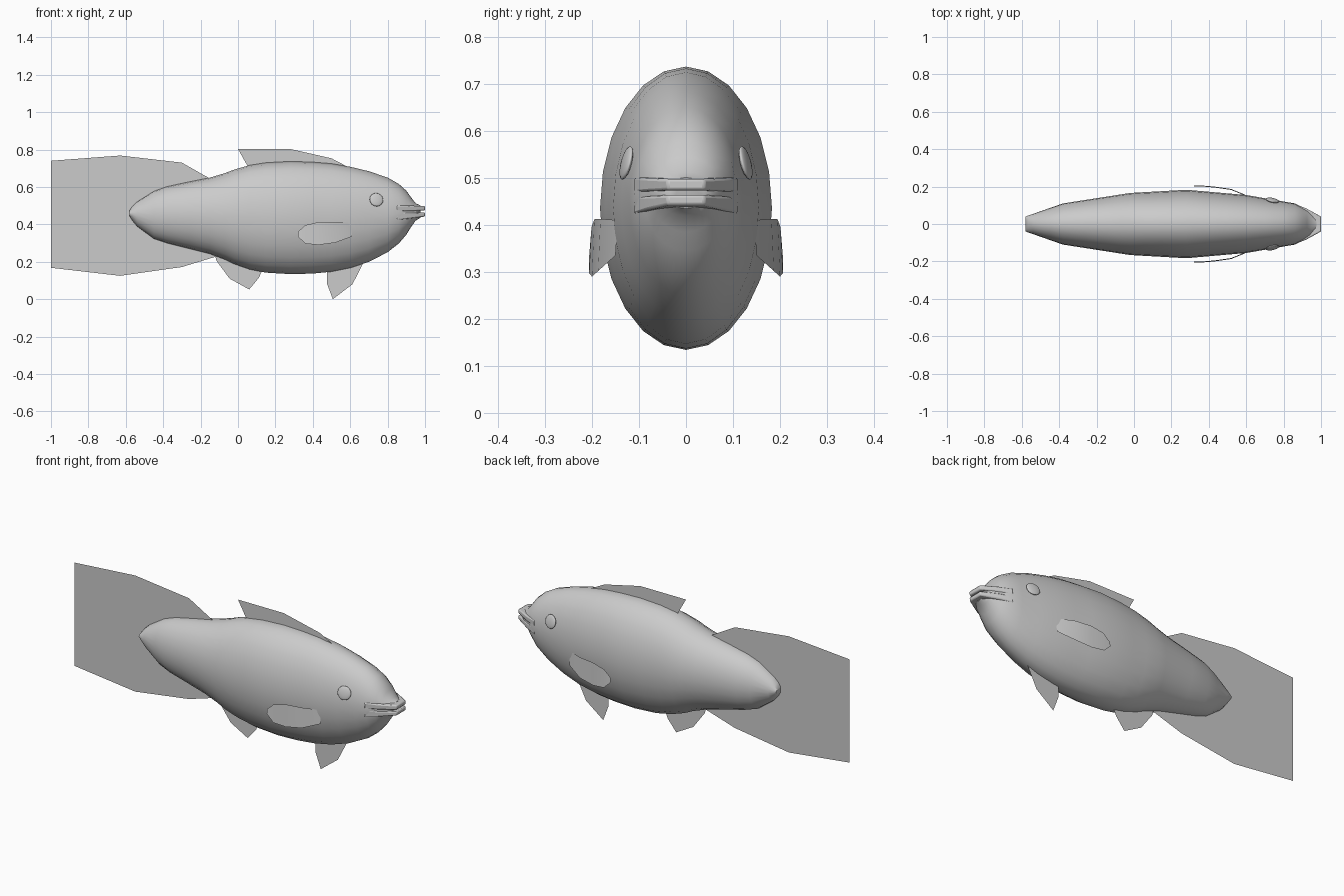
import bpy, bmesh, math
from mathutils import Vector

if "Cube" in bpy.data.objects:
    bpy.data.objects.remove(bpy.data.objects["Cube"])


def make(name, bm, smooth=False, angle=50):
    me = bpy.data.meshes.new(name)
    bmesh.ops.recalc_face_normals(bm, faces=bm.faces)
    bm.to_mesh(me)
    bm.free()
    ob = bpy.data.objects.new(name, me)
    bpy.context.collection.objects.link(ob)
    if smooth:
        bpy.ops.object.select_all(action='DESELECT')
        ob.select_set(True)
        bpy.context.view_layer.objects.active = ob
        bpy.ops.object.shade_smooth_by_angle(angle=math.radians(angle))
    return ob


def width_at(x):
    pts = [(-.58, .04), (-.38, .11), (-.02, .166), (.28, .183),
           (.6, .155), (.86, .11), (1.0, .04)]
    for (x0, w0), (x1, w1) in zip(pts, pts[1:]):
        if x <= x1:
            return w0 + (w1 - w0) * (x - x0) / (x1 - x0)
    return pts[-1][1]


# Body: elliptical rings (x, bottom z, top z) lofted along x
RINGS = [(-.58, .445, .475), (-.565, .42, .497), (-.54, .39, .52), (-.45, .323, .577),
         (-.38, .3, .602), (-.26, .27, .628), (-.15, .242, .65), (-.07, .212, .674),
         (-.02, .188, .693), (.06, .16, .716), (.15, .142, .73), (.28, .134, .737),
         (.4, .137, .733), (.5, .147, .725), (.6, .167, .708), (.7, .2, .684),
         (.8, .251, .65), (.86, .298, .616), (.9, .345, .58), (.925, .385, .545),
         (.95, .42, .513), (.975, .435, .501)]
N = 24
bm = bmesh.new()
loops = []
for x, lo, hi in RINGS:
    w, c, h = width_at(x), (lo + hi) / 2, (hi - lo) / 2
    if x > .97:
        w *= .75
    loops.append([bm.verts.new((x, w * math.cos(2 * math.pi * i / N),
                                c + h * math.sin(2 * math.pi * i / N))) for i in range(N)])
for a, b in zip(loops, loops[1:]):
    for i in range(N):
        j = (i + 1) % N
        bm.faces.new((a[i], a[j], b[j], b[i]))
bm.faces.new(loops[0])
bm.faces.new(loops[-1])
make("body", bm, True)


# Lips: two thin bevelled slabs following the snout plan
def lip(name, z_front, z_back):
    plan = [(.85, .112), (.92, .084), (1.0, .04)]
    outline = plan + [(x, -y) for x, y in reversed(plan)]
    bm = bmesh.new()
    rows = []
    for k in (0, 1):
        rows.append([bm.verts.new((x, y, z_back[k] + (z_front[k] - z_back[k]) * (x - .85) / .15))
                     for x, y in outline])
    n = len(outline)
    for i in range(n):
        j = (i + 1) % n
        bm.faces.new((rows[0][i], rows[0][j], rows[1][j], rows[1][i]))
    bm.faces.new(rows[0])
    bm.faces.new(rows[1])
    ob = make(name, bm, True)
    bev = ob.modifiers.new("bevel", 'BEVEL')
    bev.width, bev.segments = .006, 2


lip("upper_lip", (.474, .498), (.468, .502))
lip("lower_lip", (.442, .464), (.422, .46))


# Flat fins standing on the centre plane
def flat_fin(name, outline):
    bm = bmesh.new()
    bm.faces.new([bm.verts.new((x, 0, z)) for x, z in outline])
    bmesh.ops.triangulate(bm, faces=bm.faces)
    make(name, bm)


flat_fin("tail_fin", [(-1, .74), (-.63, .768), (-.3, .73), (-.15, .645), (-.05, .45),
                      (-.11, .23), (-.3, .172), (-.63, .125), (-1, .168),
                      (-.765, .31), (-.72, .455), (-.765, .6)])
flat_fin("dorsal_fin", [(0, .803), (.28, .803), (.5, .753), (.62, .69), (.4, .66), (.08, .66)])
flat_fin("pelvic_fin", [(.475, .18), (.475, .085), (.507, 0), (.612, .08),
                        (.668, .19), (.64, .24)])
flat_fin("anal_fin", [(-.13, .26), (-.115, .205), (-.045, .11), (.06, .052),
                      (.112, .115), (.14, .18)])

# Curved pectoral fins and eyes, one on each side
for s, side in ((1, "left"), (-1, "right")):
    bm = bmesh.new()
    cols = [(.32, .335, .36, .206), (.36, .297, .396, .206), (.43, .29, .412, .2),
            (.52, .302, .413, .187), (.61, .335, .41, .15)]
    rows = [(bm.verts.new((x, s * y, lo)), bm.verts.new((x, s * (y - .005), hi)))
            for x, lo, hi, y in cols]
    for a, b in zip(rows, rows[1:]):
        bm.faces.new((a[0], b[0], b[1], a[1]))
    make(side + "_pectoral_fin", bm, True)

    bm = bmesh.new()
    bmesh.ops.create_uvsphere(bm, u_segments=16, v_segments=10, radius=.037)
    ob = make(side + "_eye", bm, True)
    ob.scale = (1, 1, .25)
    ob.location = (.74, s * .127, .532)
    ob.rotation_mode = 'QUATERNION'
    ob.rotation_quaternion = Vector((.2, s * .95, .25)).to_track_quat('Z', 'Y')
